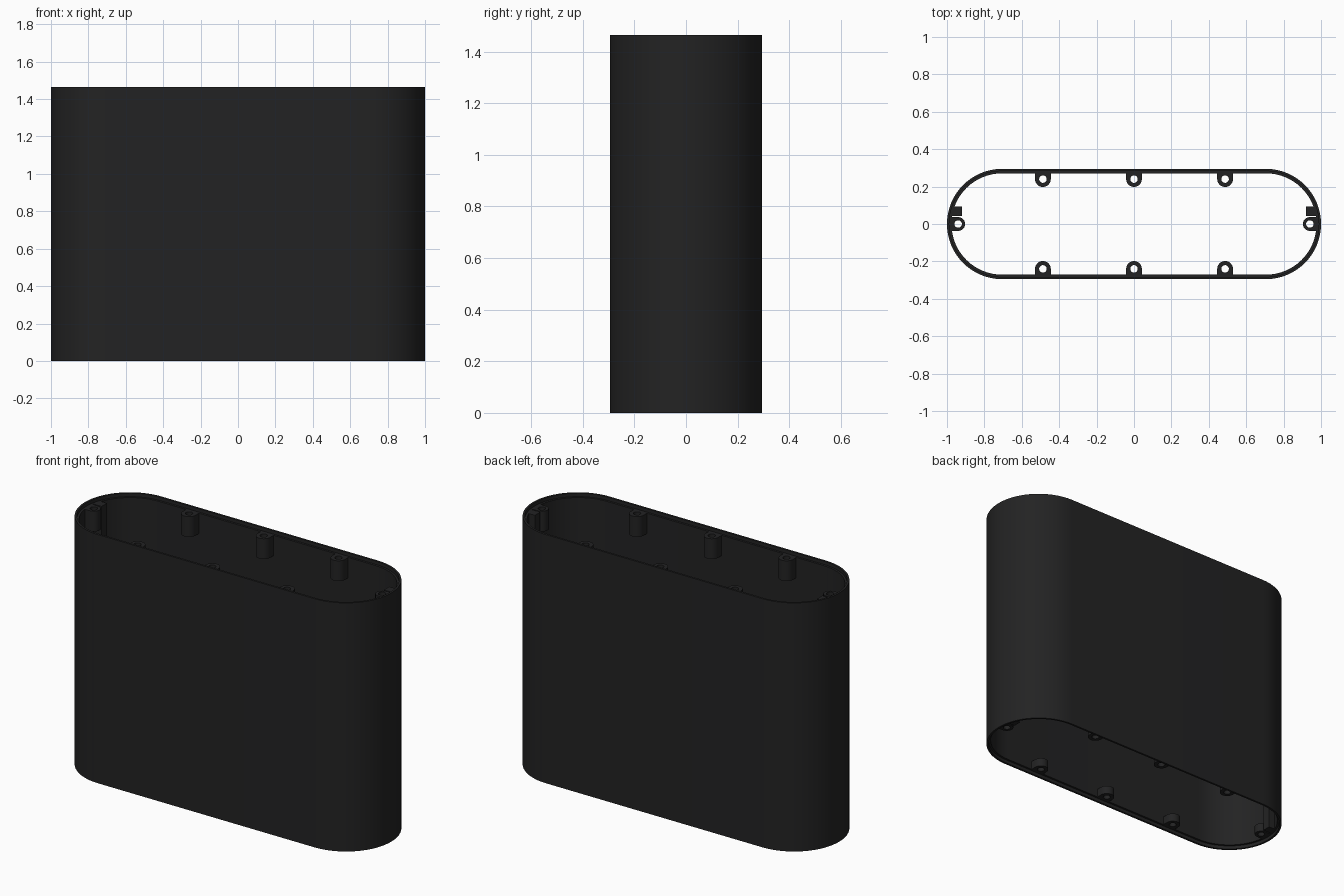
import bpy, bmesh, math

if "Cube" in bpy.data.objects:
    bpy.data.objects.remove(bpy.data.objects["Cube"])

H, R, CX = 1.465, 0.295, 0.705     # height, end radius, end-arc centre
WALL, LIP, STEP = 0.024, 0.012, 0.02

black = bpy.data.materials.new("matte_black")
black.diffuse_color = (0.0165, 0.0165, 0.0168, 1)
black.use_nodes = True
black.node_tree.nodes["Principled BSDF"].inputs["Base Color"].default_value = black.diffuse_color


def loft(name, rings):
    """Closed solid made by bridging a cyclic list of point rings."""
    bm = bmesh.new()
    vs = [[bm.verts.new(p) for p in ring] for ring in rings]
    n = len(vs[0])
    for k in range(len(vs)):
        a, b = vs[k], vs[(k + 1) % len(vs)]
        for i in range(n):
            j = (i + 1) % n
            bm.faces.new((a[i], a[j], b[j], b[i]))
    bmesh.ops.recalc_face_normals(bm, faces=bm.faces)
    me = bpy.data.meshes.new(name)
    bm.to_mesh(me)
    bm.free()
    me.materials.append(black)
    ob = bpy.data.objects.new(name, me)
    bpy.context.collection.objects.link(ob)
    bpy.ops.object.select_all(action='DESELECT')
    ob.select_set(True)
    bpy.context.view_layer.objects.active = ob
    bpy.ops.object.shade_smooth_by_angle(angle=math.radians(30))
    return ob


def stadium(inset, z, n=32):
    pts = []
    for side, start in ((1, -math.pi / 2), (-1, math.pi / 2)):
        for i in range(n + 1):
            a = start + math.pi * i / n
            pts.append((side * CX + (R - inset) * math.cos(a),
                        (R - inset) * math.sin(a), z))
    return pts


def boss(name, x, y, facing, r, depth, z0, z1, hole=0.02, n=32):
    """Screw boss: round inward side, straight sides running into the wall."""
    ca, sa = math.cos(facing), math.sin(facing)

    def ring(outer, z):
        pts = []
        for i in range(n):
            a = 2 * math.pi * i / n
            c, s = math.cos(a), math.sin(a)
            t = hole
            if outer:
                t = r if c < 1e-6 else min(r / max(abs(s), 1e-6), depth / c)
            pts.append((x + t * (c * ca - s * sa), y + t * (c * sa + s * ca), z))
        return pts
    loft(name, [ring(True, z0), ring(True, z1), ring(False, z1), ring(False, z0)])


# Open oval sleeve with a stepped lip at both rims
loft("sleeve", [stadium(0, 0), stadium(0, H), stadium(LIP, H),
                stadium(LIP, H - STEP), stadium(WALL, H - STEP),
                stadium(WALL, STEP), stadium(LIP, STEP), stadium(LIP, 0)])

# Screw bosses: tall at the top rim, thin pads at the bottom rim
for level, z0, z1 in (("top", H - STEP - 0.12, H - STEP),
                      ("bottom", STEP, STEP + 0.05)):
    for s in (-1, 1):
        for x in (-0.487, 0, 0.487):
            boss(level + "_side_boss", x, s * 0.24, s * math.pi / 2,
                 0.042, 0.042, z0, z1)
        boss(level + "_end_boss", s * 0.94, 0, 0 if s > 0 else math.pi,
             0.037, 0.045, z0, z1)

# Vertical locating rib inside each rounded end
for s in (-1, 1):
    bm = bmesh.new()
    bmesh.ops.create_cube(bm, size=1)
    for v in bm.verts:
        v.co = (s * (0.9475 + v.co.x * 0.055), 0.069 + v.co.y * 0.05,
                H / 2 + v.co.z * (H - 2 * STEP))
    bmesh.ops.recalc_face_normals(bm, faces=bm.faces)
    me = bpy.data.meshes.new("end_rib")
    bm.to_mesh(me)
    bm.free()
    me.materials.append(black)
    bpy.context.collection.objects.link(bpy.data.objects.new("end_rib", me))
